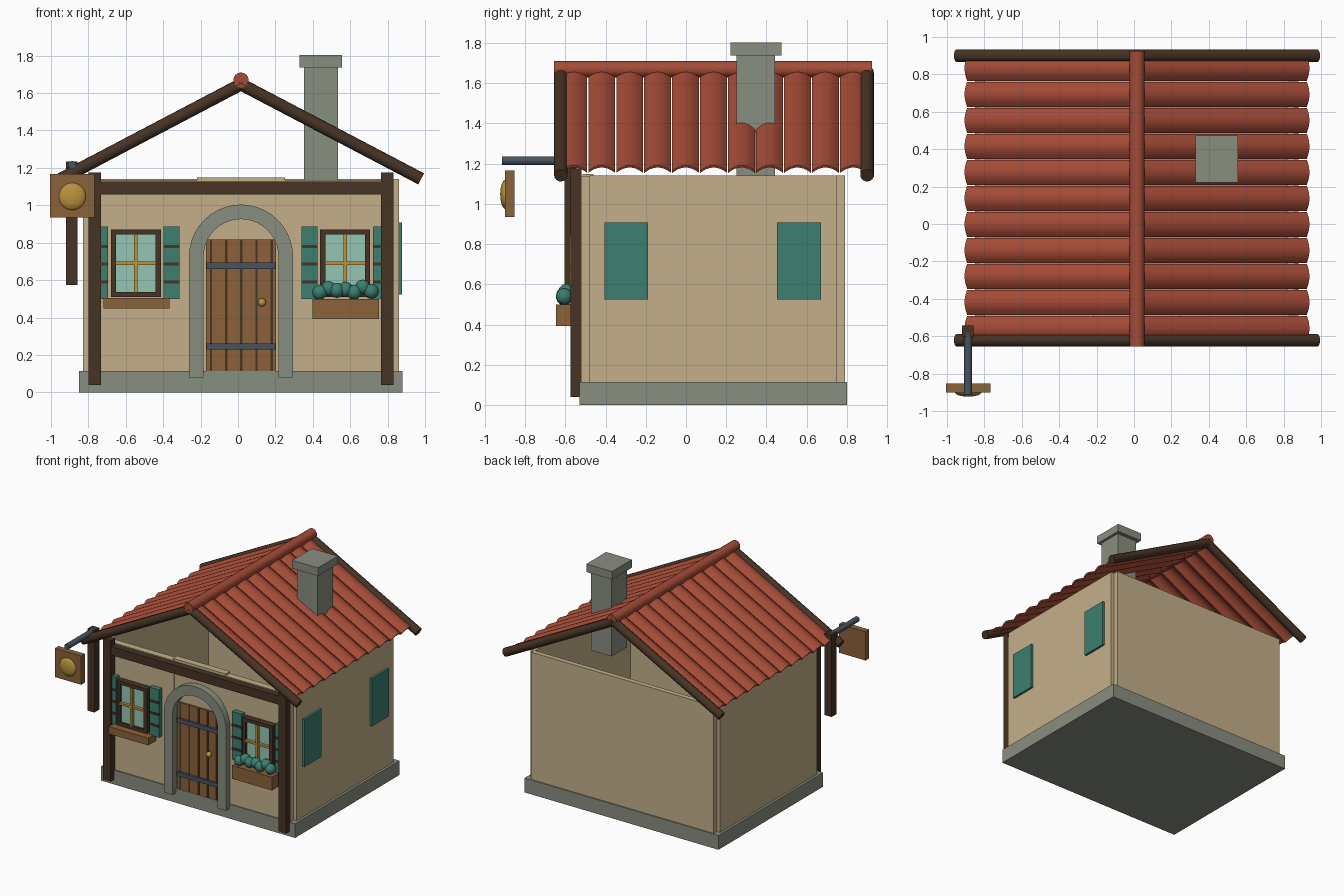
import bpy, bmesh, math
from mathutils import Vector

if "Cube" in bpy.data.objects:
    bpy.data.objects.remove(bpy.data.objects["Cube"])


def material(name, rgb):
    m = bpy.data.materials.new(name)
    lin = [((c / 255 + 0.055) / 1.055) ** 2.4 for c in rgb]
    m.diffuse_color = (*lin, 1)
    m.use_nodes = True
    m.node_tree.nodes["Principled BSDF"].inputs["Base Color"].default_value = m.diffuse_color
    return m


PLASTER = material("plaster", (196, 176, 138))
STONE = material("stone", (137, 142, 128))
ROOF = material("roof_clay", (166, 76, 55))
TIMBER = material("dark_timber", (70, 51, 36))
WOOD = material("wood", (139, 98, 58))
TEAL = material("teal", (61, 126, 112))
GLASS = material("glass", (148, 198, 182))
GOLD = material("gold", (184, 147, 62))
IRON = material("iron", (72, 84, 95))

CX = 0.016                      # house centre line
FRONT, BACK = -0.655, 0.925     # roof ends


def finish(name, bm, mat, smooth=False):
    bmesh.ops.recalc_face_normals(bm, faces=bm.faces)
    me = bpy.data.meshes.new(name)
    bm.to_mesh(me)
    bm.free()
    me.materials.append(mat)
    ob = bpy.data.objects.new(name, me)
    bpy.context.collection.objects.link(ob)
    if smooth:
        bpy.ops.object.select_all(action='DESELECT')
        ob.select_set(True)
        bpy.context.view_layer.objects.active = ob
        bpy.ops.object.shade_smooth_by_angle(angle=math.radians(40))
    return ob


def prism(name, loop, direction, mat, smooth=False):
    """Closed outline swept along a direction."""
    bm = bmesh.new()
    a = [bm.verts.new(p) for p in loop]
    b = [bm.verts.new(Vector(p) + Vector(direction)) for p in loop]
    n = len(a)
    for i in range(n):
        j = (i + 1) % n
        bm.faces.new((a[i], a[j], b[j], b[i]))
    bm.faces.new(a)
    bm.faces.new(b)
    return finish(name, bm, mat, smooth)


def box(name, x0, x1, y0, y1, z0, z1, mat):
    loop = [(x0, y0, z0), (x1, y0, z0), (x1, y1, z0), (x0, y1, z0)]
    return prism(name, loop, (0, 0, z1 - z0), mat)


def rod(name, p, q, r, mat, sides=12):
    p, q = Vector(p), Vector(q)
    d = (q - p).normalized()
    u = d.orthogonal().normalized()
    v = d.cross(u)
    loop = [p + r * (u * math.cos(t) + v * math.sin(t))
            for t in (2 * math.pi * i / sides for i in range(sides))]
    return prism(name, loop, q - p, mat, True)


def ball(name, c, r, mat, squash=1.0, segs=16):
    bm = bmesh.new()
    bmesh.ops.create_uvsphere(bm, u_segments=segs, v_segments=segs // 2, radius=r)
    for v in bm.verts:
        v.co = Vector((v.co.x, v.co.y * squash, v.co.z)) + Vector(c)
    return finish(name, bm, mat, True)


# Foundation and hollow walls
box("foundation", -0.85, 0.88, -0.53, 0.80, 0, 0.115, STONE)
box("left_wall", -0.83, -0.79, -0.48, 0.75, 0.01, 1.14, PLASTER)
box("right_wall", 0.82, 0.86, -0.48, 0.75, 0.01, 1.14, PLASTER)
box("back_wall", -0.80, 0.83, 0.75, 0.79, 0.01, 1.14, PLASTER)
box("front_wall_left", -0.80, -0.205, -0.52, -0.465, 0.01, 1.135, PLASTER)
box("front_wall_right", 0.237, 0.83, -0.52, -0.465, 0.01, 1.135, PLASTER)
box("front_wall_middle", -0.22, 0.252, -0.515, -0.46, 0.01, 1.148, PLASTER)

# Timber frame on the front
box("left_post", -0.80, -0.733, -0.575, -0.52, 0.04, 1.175, TIMBER)
box("right_post", 0.765, 0.832, -0.575, -0.52, 0.04, 1.175, TIMBER)
box("front_beam", -0.74, 0.77, -0.57, -0.515, 1.058, 1.127, TIMBER)

# Stone arch round the door
R_OUT, R_IN, SPRING, STEPS = 0.278, 0.2, 0.726, 20
outline = []
for r, order in ((R_OUT, range(STEPS + 1)), (R_IN, range(STEPS, -1, -1))):
    arc = [(CX + r * math.cos(math.pi * i / STEPS), -0.57,
            SPRING + r * math.sin(math.pi * i / STEPS)) for i in order]
    outline += [(arc[0][0], -0.57, 0.078)] + arc + [(arc[-1][0], -0.57, 0.078)]
prism("door_arch", outline, (0, 0.08, 0), STONE, True)

# Plank door with iron bands and knob
box("door", -0.17, 0.203, -0.527, -0.50, 0.05, 0.817, WOOD)
for k in range(-2, 3):
    x = CX + 0.002 + k * 0.081
    box("door_groove", x - 0.006, x + 0.006, -0.532, -0.52, 0.115, 0.817, TIMBER)
for z in (0.228, 0.66):
    box("door_band", -0.168, 0.2, -0.545, -0.52, z, z + 0.033, IRON)
ball("door_knob", (0.128, -0.552, 0.48), 0.022, GOLD)

# Front windows with shutters
for cx in (-0.546, 0.573):
    for s in (-1, 1):
        a, b = sorted((cx + s * 0.106, cx + s * 0.134))
        box("window_jamb", a, b, -0.572, -0.515, 0.51, 0.87, TIMBER)
        a, b = sorted((cx + s * 0.148, cx + s * 0.234))
        box("shutter", a, b, -0.56, -0.515, 0.50, 0.886, TEAL)
        for z in (0.59, 0.685, 0.78):
            box("shutter_bar", a, b, -0.568, -0.55, z - 0.008, z + 0.008, TIMBER)
    for z in (0.51, 0.843):
        box("window_rail", cx - 0.134, cx + 0.134, -0.572, -0.515, z, z + 0.027, TIMBER)
    box("window_glass", cx - 0.11, cx + 0.11, -0.555, -0.515, 0.53, 0.85, GLASS)
    box("window_mullion", cx - 0.009, cx + 0.009, -0.58, -0.55, 0.537, 0.843, GOLD)
    box("window_crossbar", cx - 0.106, cx + 0.106, -0.578, -0.55, 0.682, 0.699, GOLD)
box("window_sill", -0.72, -0.366, -0.62, -0.515, 0.447, 0.505, WOOD)
box("flower_box", 0.397, 0.754, -0.645, -0.515, 0.393, 0.50, WOOD)
for i, z in enumerate((0.535, 0.555, 0.545, 0.55, 0.535, 0.562, 0.54)):
    ball("flower_bush", (0.437 + i * 0.046, -0.605 + 0.01 * (i % 2), z), 0.041, TEAL, 1, 12)

# Shutters on the right wall
for y in (-0.405, 0.453):
    box("side_shutter", 0.85, 0.878, y, y + 0.217, 0.524, 0.908, TEAL)

# Roof: rows of barrel tiles, barge poles and ridge
APEX = Vector((CX, 0, 1.647))
SLOPE = math.radians(27.7)
ROWS, PITCH, HALF, LIFT = 11, 0.139, 0.0665, 0.03
for s in (-1, 1):
    d = Vector((s * math.cos(SLOPE), 0, -math.sin(SLOPE)))
    n = Vector((s * math.sin(SLOPE), 0, math.cos(SLOPE)))
    for i in range(ROWS):
        yc = 0.137 + (i - ROWS // 2) * PITCH
        top = [(HALF * t / 4, LIFT * (1 - (t / 4) ** 2) - 0.005) for t in range(-4, 5)]
        under = [(y, h - 0.012) for y, h in reversed(top)]
        loop = [APEX + Vector((0, yc + y, 0)) + n * h for y, h in top + under]
        prism("roof_tile_row", loop, d * 1.028, ROOF, True)
    for y in (-0.622, 0.9):
        p = APEX + Vector((0, y, 0))
        rod("barge_pole", p - d * 0.015, p + d * 1.088, 0.034, TIMBER)
rod("roof_ridge", (CX, FRONT, 1.669), (CX, BACK, 1.669), 0.041, ROOF, 16)

# Chimney
box("chimney", 0.353, 0.535, 0.25, 0.443, 1.10, 1.75, STONE)
box("chimney_cap", 0.328, 0.557, 0.222, 0.474, 1.738, 1.803, STONE)

# Hanging sign on its bracket
box("sign_post", -0.919, -0.857, -0.605, -0.543, 0.575, 1.235, TIMBER)
rod("sign_bracket", (-0.887, -0.58, 1.215), (-0.887, -0.915, 1.215), 0.022, IRON)
box("sign_board", -1.004, -0.768, -0.90, -0.853, 0.935, 1.167, WOOD)
ball("sign_disc", (-0.886, -0.897, 1.047), 0.073, GOLD, 0.36, 24)
